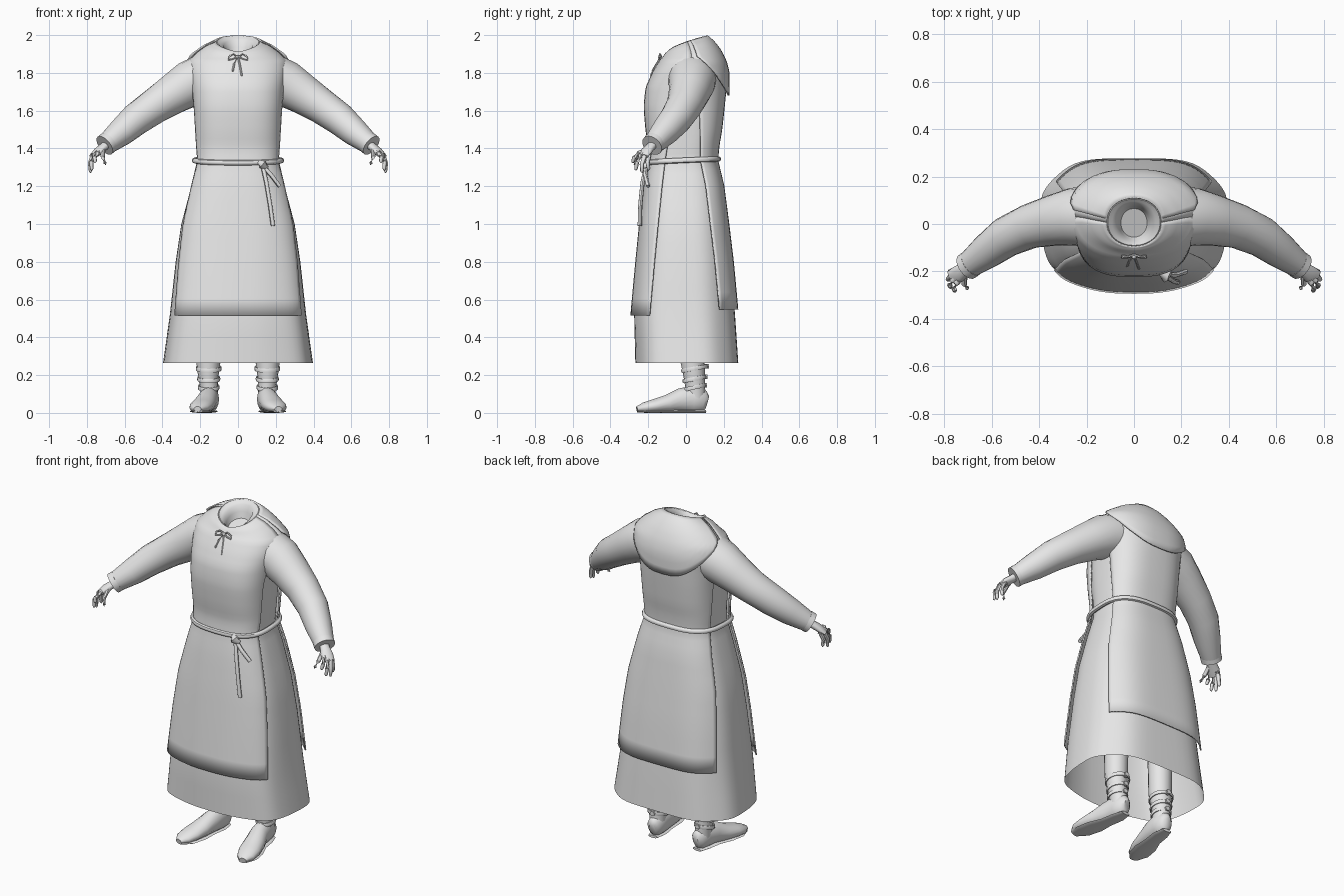
import bpy, bmesh, math
from mathutils import Vector

if "Cube" in bpy.data.objects:
    bpy.data.objects.remove(bpy.data.objects["Cube"])

grey = bpy.data.materials.new("plain_grey")
grey.use_nodes = True
grey.diffuse_color = (0.8, 0.8, 0.8, 1)
grey.node_tree.nodes["Principled BSDF"].inputs["Base Color"].default_value = (0.8, 0.8, 0.8, 1)
parts = []


def skin(name, rows, closed=True, caps=(), thick=0):
    """Join rows of points into a surface."""
    bm = bmesh.new()
    grid = [[bm.verts.new(p) for p in row] for row in rows]
    n = len(grid[0])
    for r0, r1 in zip(grid, grid[1:]):
        for i in range(n if closed else n - 1):
            j = (i + 1) % n
            bm.faces.new((r0[i], r0[j], r1[j], r1[i]))
    for c in caps:
        bm.faces.new(grid[c])
    bmesh.ops.recalc_face_normals(bm, faces=bm.faces)
    mesh = bpy.data.meshes.new(name)
    bm.to_mesh(mesh)
    bm.free()
    ob = bpy.data.objects.new(name, mesh)
    bpy.context.collection.objects.link(ob)
    mesh.materials.append(grey)
    if thick:
        mod = ob.modifiers.new("cloth", 'SOLIDIFY')
        mod.thickness, mod.offset = thick, 0
    parts.append(ob)
    return ob


def tube(name, path, radii, sides=8, flip=1, loop=False):
    """Sweep an ellipse along a path; each radius is a number or (side, up)."""
    pts = [Vector((p[0] * flip, p[1], p[2])) for p in path]
    if not isinstance(radii, list):
        radii = [radii] * len(pts)
    rows = []
    for i, p in enumerate(pts):
        if loop:
            t = pts[(i + 1) % len(pts)] - pts[i - 1]
        else:
            t = pts[min(i + 1, len(pts) - 1)] - pts[max(i - 1, 0)]
        t.normalize()
        side = t.cross(Vector((0, 1, 0) if abs(t.z) > 0.8 else (0, 0, 1))).normalized()
        up = side.cross(t)
        r = radii[i] if isinstance(radii[i], tuple) else (radii[i], radii[i])
        row = []
        for k in range(sides):
            a = math.tau * k / sides
            q = p + side * (r[0] * math.cos(a)) + up * (r[1] * math.sin(a))
            q.z = max(q.z, 0)
            row.append(q)
        rows.append(row)
    if loop:
        rows.append([p.copy() for p in rows[0]])
    return skin(name, rows, caps=() if loop else (0, -1))


# Robe cross-sections: front height, back height, half width, front y, back y
RINGS = [
    (.265, .265, .395, -.265, .28), (.52, .52, .36, -.272, .262),
    (.8, .8, .33, -.247, .235), (1.0, 1.0, .30, -.228, .21),
    (1.2, 1.2, .247, -.205, .183), (1.32, 1.34, .208, -.185, .15),
    (1.4, 1.42, .212, -.18, .158), (1.5, 1.5, .215, -.195, .172),
    (1.62, 1.62, .22, -.205, .185), (1.72, 1.72, .23, -.195, .195),
    (1.8, 1.8, .245, -.16, .2), (1.86, 1.86, .245, -.125, .19),
    (1.88, 1.92, .205, -.11, .165), (1.9, 1.965, .16, -.1, .135),
    (1.91, 1.995, .11, -.09, .105), (1.89, 1.975, .075, -.075, .085),
    (1.85, 1.9, .055, -.055, .065),
]


def sgnpow(v, e):
    return math.copysign(abs(v) ** e, v)


def surface(v, deg, off=0.0):
    """Point on the robe: v counts cross-sections, deg goes round from the left."""
    i = min(int(v), len(RINGS) - 2)
    f = v - i
    zf, zb, rx, yf, yb = (p + (q - p) * f for p, q in zip(RINGS[i], RINGS[i + 1]))
    a = math.radians(deg)
    e = 0.7 if v < 8 else 0.7 + 0.25 * min(1, (v - 8) / 4)
    fold = 1 + 0.012 * max(0, 1 - v / 4) * math.sin(7 * a)
    ry, cy = (yb - yf) / 2 + off, (yf + yb) / 2
    s = sgnpow(math.sin(a), e)
    t = (s + 1) / 2
    return Vector(((rx + off) * fold * sgnpow(math.cos(a), e), cy + ry * fold * s,
                   zf + (zb - zf) * t ** 0.65))


# Under-robe with open hem and sunken collar
count = len(RINGS) - 1
skin("robe", [[surface(v / 2, d) for d in range(0, 360, 6)] for v in range(2 * count + 1)], caps=(-1,))


def edge_angle(v):
    """Side edge of the over-panels: narrow at the hem, meeting on the shoulder."""
    if v < 9:
        return 36 - 24 * v / 9
    return max(0, 12 - 8 * (v - 9))


def panel(name, centre, low, off):
    rows = []
    for k in range(41):
        v = low + (14 - low) * k / 40
        half = 90 - edge_angle(v)
        o = off * (1 if v < 11 else max(0.3, 1 - (v - 11) / 4))
        rows.append([surface(v, centre + half * (j / 12 - 1), o) for j in range(25)])
    skin(name, rows, closed=False, thick=0.008)


panel("front_panel", 270, 0.98, 0.016)
panel("back_panel", 90, 1.1, 0.016)

# Hood lying on the upper back, with a rounded lower edge
hood = []
for k in range(13):
    row = []
    for j in range(25):
        u = j / 12 - 1
        low = 8.6 + 3 * u * u
        v = low + (14 - low) * k / 12
        row.append(surface(v, 90 + 82 * u, 0.034 * (1 - 0.75 * k / 12)))
    hood.append(row)
skin("hood", hood, closed=False, thick=0.008)

# Rope belt, knot and hanging ends
tube("belt", [surface(5.05, d, 0.022) for d in range(0, 360, 9)], 0.014, loop=True)
tube("belt_knot", [(.115, -.205, 1.325), (.13, -.222, 1.315), (.15, -.205, 1.295)], [.014, .024, .014])
tube("long_belt_end", [(.13, -.21, 1.31), (.15, -.23, 1.22), (.17, -.242, 1.1), (.185, -.245, .99)], .011)
tube("short_belt_end", [(.13, -.21, 1.31), (.175, -.215, 1.26), (.22, -.2, 1.2)], .011)

# Bow at the collar
for s, side in ((1, "left"), (-1, "right")):
    tube(side + "_bow_loop", [(0, -.13, 1.885), (.025, -.138, 1.9), (.05, -.135, 1.885),
                              (.052, -.14, 1.868), (.025, -.14, 1.875), (0, -.132, 1.885)], .005, 6, s)
tube("bow_knot", [(-.01, -.135, 1.885), (0, -.14, 1.884), (.01, -.135, 1.885)], [.006, .01, .006])
tube("bow_tail_a", [(0, -.135, 1.885), (-.02, -.155, 1.85), (-.028, -.178, 1.81)], .005, 6)
tube("bow_tail_b", [(0, -.135, 1.885), (.01, -.16, 1.84), (.02, -.188, 1.785)], .005, 6)

# Knuckle and tip of each finger
FINGERS = {
    "index": ((.748, -.25, 1.375), (.757, -.285, 1.325)),
    "middle": ((.765, -.238, 1.365), (.775, -.268, 1.285)),
    "ring": ((.77, -.218, 1.36), (.782, -.235, 1.272)),
    "little": ((.763, -.196, 1.36), (.775, -.198, 1.285)),
    "thumb": ((.715, -.222, 1.385), (.702, -.275, 1.315)),
}

for s, side in ((1, "left"), (-1, "right")):
    # Sleeve with a cuff
    tube(side + "_sleeve", [(.19, .03, 1.765), (.26, .03, 1.74), (.34, .015, 1.69), (.44, -.01, 1.625),
                            (.54, -.055, 1.555), (.62, -.115, 1.485), (.7, -.175, 1.42)],
         [.13, .122, .108, .094, .086, .074, .055], 20, s)
    tube(side + "_cuff", [(.685, -.165, 1.433), (.706, -.18, 1.416)], .059, 20, s)
    # Hand
    tube(side + "_palm", [(.685, -.165, 1.43), (.715, -.19, 1.405), (.74, -.21, 1.385), (.768, -.228, 1.358)],
         [(.026, .022), (.028, .021), (.036, .02), (.033, .013)], 12, s)
    for finger, (root, tip) in FINGERS.items():
        a, b = Vector(root), Vector(tip)
        back = (a - Vector((.69, -.17, 1.42))).normalized() * .015
        mid = a.lerp(b, .5) + Vector((.007, -.006, .004))
        tube(side + "_" + finger + "_finger", [a - back, a, mid, a.lerp(b, .9), b],
             [.012, .0125, .0115, .009, .004], 8, s)
    # Leg and boot shaft
    tube(side + "_leg", [(.155, .035, .6), (.157, .035, .27), (.157, .045, .18), (.152, .05, .12), (.15, .05, .06)],
         [(.07, .07), (.064, .064), (.052, .055), (.046, .052), (.046, .052)], 16, s)
    # Shoe with the toe turned outward
    tube(side + "_shoe", [(.145, .112, .055), (.147, .095, .06), (.15, .04, .072), (.16, -.03, .066),
                          (.178, -.1, .048), (.195, -.17, .036), (.208, -.225, .027), (.214, -.26, .02)],
         [(.02, .035), (.04, .058), (.05, .072), (.052, .064), (.06, .047),
          (.062, .036), (.05, .027), (.02, .014)], 16, s)
    tube(side + "_sole", [(.147, .105, .008), (.152, .04, .008), (.165, -.04, .008), (.182, -.12, .008),
                          (.2, -.2, .008), (.212, -.255, .01)],
         [(.03, .008), (.046, .008), (.046, .008), (.062, .008), (.058, .008), (.025, .008)], 12, s)
    # Boot straps with buckles at the back
    for name, z, r in (("ankle", .135, .053), ("middle", .18, .057), ("top", .235, .064)):
        ring = [(.155 + r * math.cos(math.tau * k / 20),
                 .045 + (r + .002) * math.sin(math.tau * k / 20),
                 z + .012 * math.sin(math.tau * k / 20)) for k in range(20)]
        tube(side + "_" + name + "_strap", ring, (.005, .012), 6, s, loop=True)
        y = .045 + r
        tube(side + "_" + name + "_buckle", [(.15, y - .01, z + .012), (.15, y + .012, z + .012)],
             (.016, .014), 6, s)

# Smooth shading with crisp edges
bpy.ops.object.select_all(action='DESELECT')
for ob in parts:
    ob.select_set(True)
bpy.context.view_layer.objects.active = parts[0]
bpy.ops.object.shade_smooth_by_angle(angle=math.radians(45))
